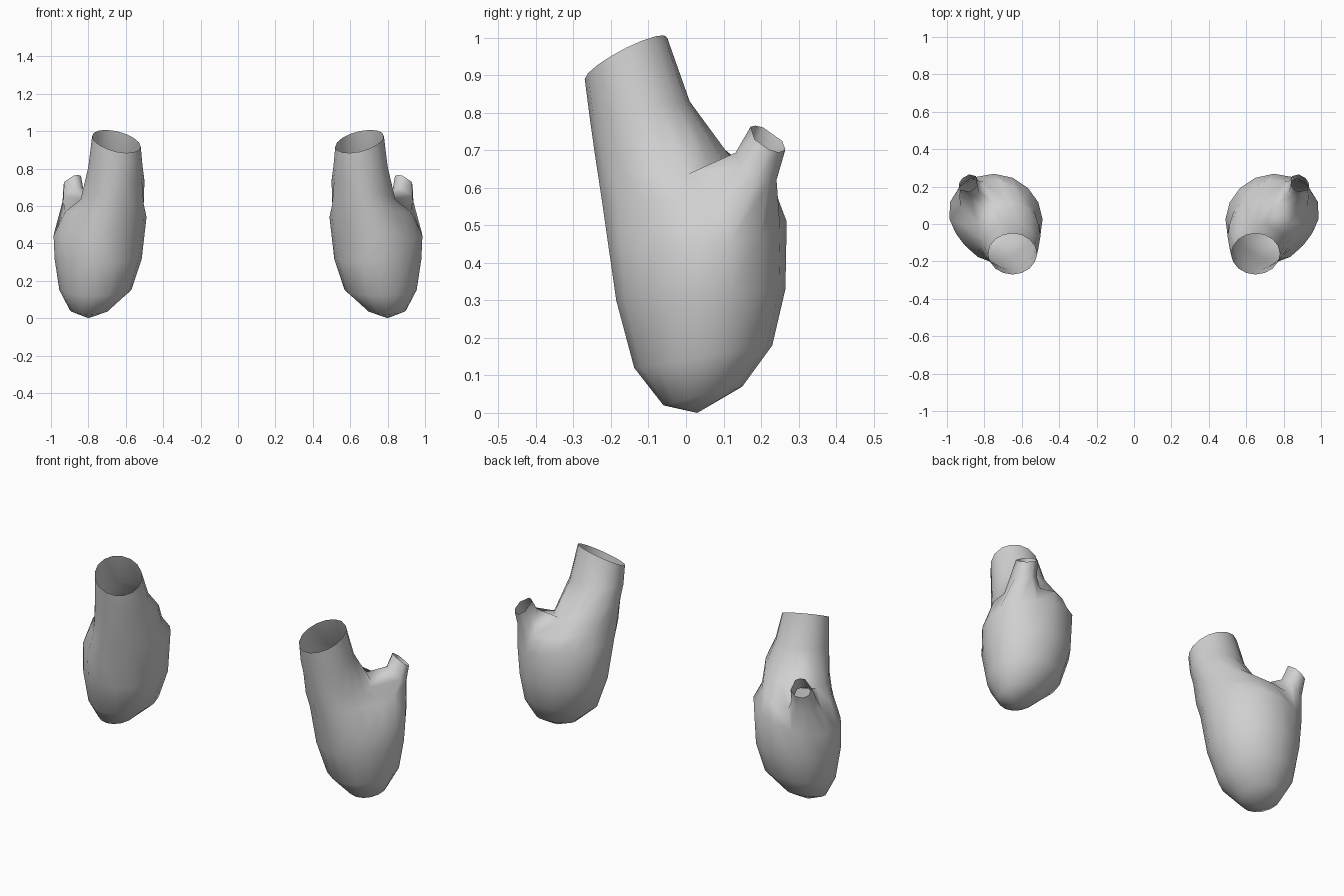
import bpy
import bmesh
import math
from mathutils import Vector

default_cube = bpy.data.objects.get("Cube")
if default_cube:
    bpy.data.objects.remove(default_cube, do_unlink=True)

SIDES = 16

# Body cross-sections, bottom to top: x range, y range, height at front and back,
# sideways tilt, flattening of the outer front and of the inner back
SECTIONS = [
    (0.69, 0.90, -0.06, 0.15, 0.02, 0.07, 0, 0, 0),
    (0.57, 0.96, -0.14, 0.23, 0.12, 0.18, 0, 0.05, 0),
    (0.515, 0.99, -0.19, 0.265, 0.30, 0.33, 0, 0.08, 0),
    (0.485, 1.01, -0.22, 0.27, 0.47, 0.51, -0.05, 0.18, 0.03),
    (0.48, 0.955, -0.24, 0.245, 0.58, 0.60, -0.02, 0.26, 0.2),
    (0.50, 0.85, -0.247, 0.12, 0.69, 0.68, -0.05, 0.1, 0),
    (0.51, 0.80, -0.257, 0.01, 0.79, 0.83, 0, 0, 0),
    (0.52, 0.78, -0.27, -0.05, 0.89, 1.0, 0.028, 0, 0),
]
APEX = Vector((0.80, 0.03, 0.0))
FLAT_ANGLE = math.radians(-37)

# Side spout: centre and radius of the collar and of the open end
SPOUT = [(Vector((0.88, 0.185, 0.655)), 0.066),
         (Vector((0.885, 0.217, 0.730)), 0.056)]
SPOUT_AXIS = Vector((0.4, 0.5, 0.77)).normalized()
SPOUT_RING = 4


def make_material(name, color):
    mat = bpy.data.materials.new(name)
    mat.use_nodes = True
    mat.diffuse_color = color
    mat.node_tree.nodes["Principled BSDF"].inputs["Base Color"].default_value = color
    return mat


def add_section(bm, section):
    x0, x1, y0, y1, front, back, tilt, flat_out, flat_in = section
    verts = []
    for i in range(SIDES):
        a = math.tau * i / SIDES
        facing = math.cos(a - FLAT_ANGLE)
        flat = flat_out if facing > 0 else flat_in
        scale = 1 - flat * abs(facing) ** 3
        c, s = math.cos(a), math.sin(a)
        x = (x0 + x1) / 2 + c * scale * (x1 - x0) / 2
        y = (y0 + y1) / 2 + s * scale * (y1 - y0) / 2
        z = (front + back) / 2 + s * (back - front) / 2 + c * tilt
        verts.append(bm.verts.new((x, y, z)))
    return verts


def add_spout(bm, root):
    # Open a hole around the root vertex and pull its rim out into a tube
    rim = [e for f in root.link_faces for e in f.edges if root not in e.verts]
    bmesh.ops.delete(bm, geom=[root], context='VERTS')
    for target, radius in SPOUT:
        out = bmesh.ops.extrude_edge_only(bm, edges=rim)["geom"]
        verts = [g for g in out if isinstance(g, bmesh.types.BMVert)]
        center = sum((v.co for v in verts), Vector()) / len(verts)
        for v in verts:
            d = v.co - center
            d -= SPOUT_AXIS * d.dot(SPOUT_AXIS)
            v.co = target + d.normalized() * radius
        rim = [e for e in out if isinstance(e, bmesh.types.BMEdge)
               and all(v in verts for v in e.verts)]


def build_sac(name, side, mat):
    bm = bmesh.new()
    rings = [add_section(bm, s) for s in SECTIONS]
    apex = bm.verts.new(APEX)
    for i in range(SIDES):
        j = (i + 1) % SIDES
        bm.faces.new((apex, rings[0][j], rings[0][i]))
        for low, high in zip(rings, rings[1:]):
            bm.faces.new((low[i], low[j], high[j], high[i]))
    add_spout(bm, rings[SPOUT_RING][SIDES // 8])

    # Mirror to the requested side
    for v in bm.verts:
        v.co.x *= side
    if side < 0:
        bmesh.ops.reverse_faces(bm, faces=bm.faces[:])
    for f in bm.faces:
        f.smooth = True
    mesh = bpy.data.meshes.new(name)
    bm.to_mesh(mesh)
    bm.free()
    mesh.materials.append(mat)
    obj = bpy.data.objects.new(name, mesh)
    bpy.context.collection.objects.link(obj)
    return obj


grey = make_material("light_grey", (0.63, 0.63, 0.63, 1.0))
build_sac("left_sac", 1, grey)
build_sac("right_sac", -1, grey)
